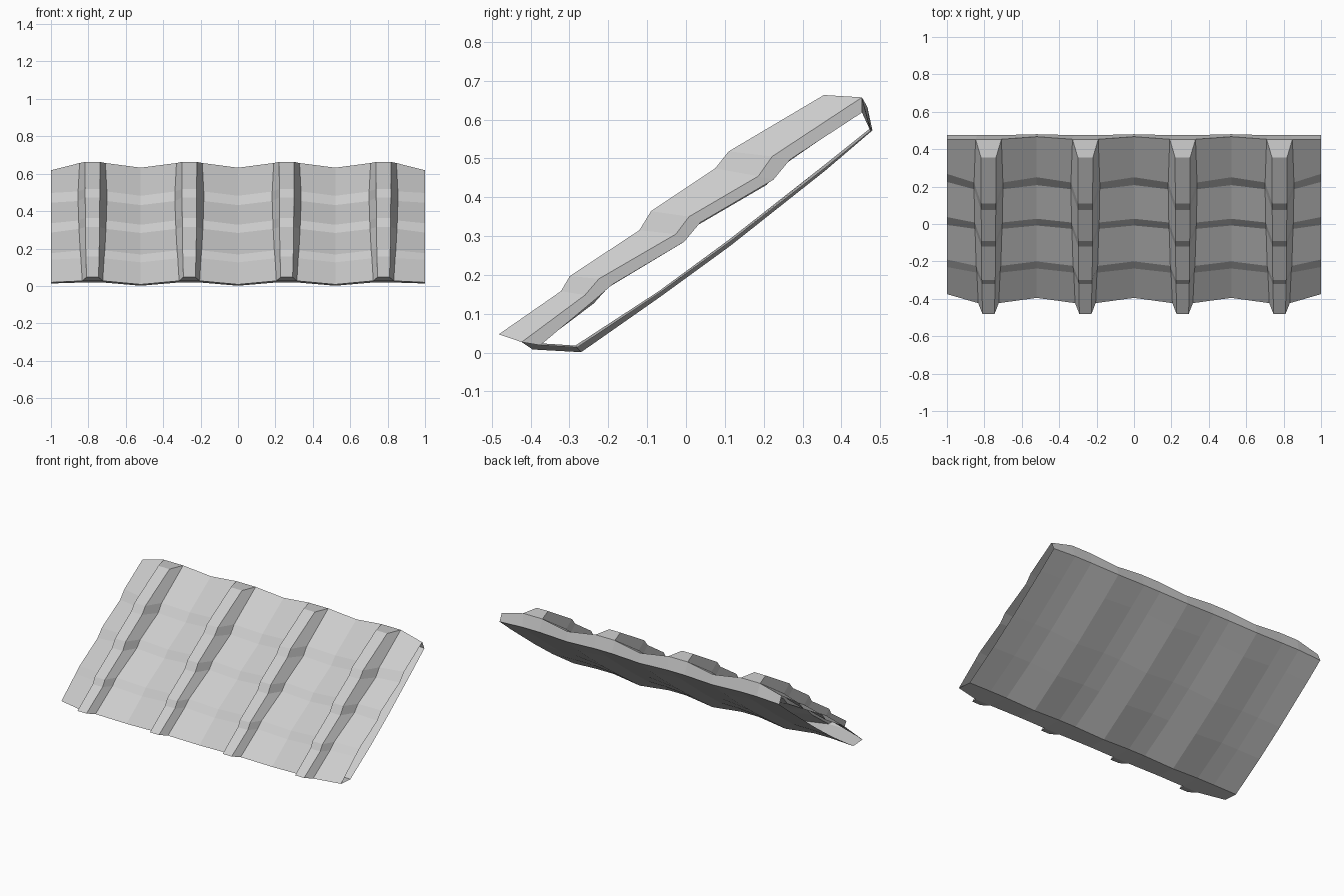
import bpy, bmesh

if "Cube" in bpy.data.objects:
    bpy.data.objects.remove(bpy.data.objects["Cube"])

# Side profiles (y, z), front to back
RIDGE = [(-.423, .027), (-.26, .148), (-.224, .19), (-.026, .305),
         (.008, .35), (.186, .454), (.222, .505), (.453, .657)]
VALLEY = [(-.395, .008), (-.238, .126), (-.2, .168), (-.008, .283),
          (.028, .327), (.208, .432), (.25, .482), (.467, .632)]
END = [(-.375, .019), (-.23, .14), (-.19, .175), (-.005, .285),
       (.037, .335), (.225, .445), (.268, .497), (.453, .618)]
RIB = [(-.482, .047), (-.322, .158), (-.299, .197), (-.12, .315),
       (-.09, .364), (.075, .474), (.11, .518), (.355, .663)]
# Underside profiles, front to back
RIDGE_B = [(-.285, .018), (-.07, .158), (.11, .29), (.355, .482), (.475, .578)]
VALLEY_B = [(-.27, .001), (-.067, .143), (.113, .274), (.358, .468), (.48, .572)]
END_B = [(-.28, .013), (-.067, .154), (.113, .285), (.358, .475), (.475, .57)]
# Rib half widths at the foot and at the crest
FOOT = [.055, .062, .066, .072, .074, .077, .077, .069]
CREST = [.032, .035, .036, .038, .038, .039, .039, .04]
RIB_X = [-.778, -.26, .26, .778]
VALLEY_X = [-.52, 0, .52]


def column(bm, xs, pts):
    return [bm.verts.new((x, y, z)) for x, (y, z) in zip(xs, pts)]


def skin(bm, a, b, closed=False):
    n = len(a)
    for i in range(n if closed else n - 1):
        j = (i + 1) % n
        bm.faces.new((a[i], a[j], b[j], b[i]))


def finish(bm, name):
    bmesh.ops.recalc_face_normals(bm, faces=bm.faces)
    me = bpy.data.meshes.new(name)
    bm.to_mesh(me)
    bm.free()
    ob = bpy.data.objects.new(name, me)
    bpy.context.collection.objects.link(ob)


# Wavy hollow panel, open at both ends
bm = bmesh.new()


def ring(x, top, bottom, widths=None, side=0):
    w = widths or [0] * 8
    xs = [x + side * v for v in w] + [x + side * w[0]] * 5
    xs[8:] = [x + side * .06] * 5 if side else [x] * 5
    return column(bm, xs, top + bottom[::-1])


rings = [ring(-1, END, END_B)]
for i, x in enumerate(RIB_X):
    rings.append(ring(x, RIDGE, RIDGE_B, FOOT, -1))
    rings.append(ring(x, RIDGE, RIDGE_B, FOOT, 1))
    if i < 3:
        rings.append(ring(VALLEY_X[i], VALLEY, VALLEY_B))
rings.append(ring(1, END, END_B))
for k, (a, b) in enumerate(zip(rings, rings[1:])):
    if k % 3 == 1:
        skin(bm, a[7:] + a[:1], b[7:] + b[:1])   # leave the strip under a rib open
    else:
        skin(bm, a, b, True)
finish(bm, "roof_panel")

# Stepped raised ribs
for n, x in enumerate(RIB_X):
    bm = bmesh.new()
    cols = [column(bm, [x + s * v for v in w], p) for s, w, p in
            ((-1, FOOT, RIDGE), (-1, CREST, RIB), (1, CREST, RIB), (1, FOOT, RIDGE))]
    for a, b in zip(cols, cols[1:]):
        skin(bm, a, b)
    for e in (0, 7):
        bm.faces.new([c[e] for c in cols])
    finish(bm, f"rib_{n + 1}")

# Keep every rib facing outwards
for ob in bpy.data.objects:
    me = ob.data
    up = sum(p.normal.z * p.area * (1 if p.center.z > .66 * p.center.y + .3 else -1)
             for p in me.polygons)
    if up < 0:
        me.flip_normals()
